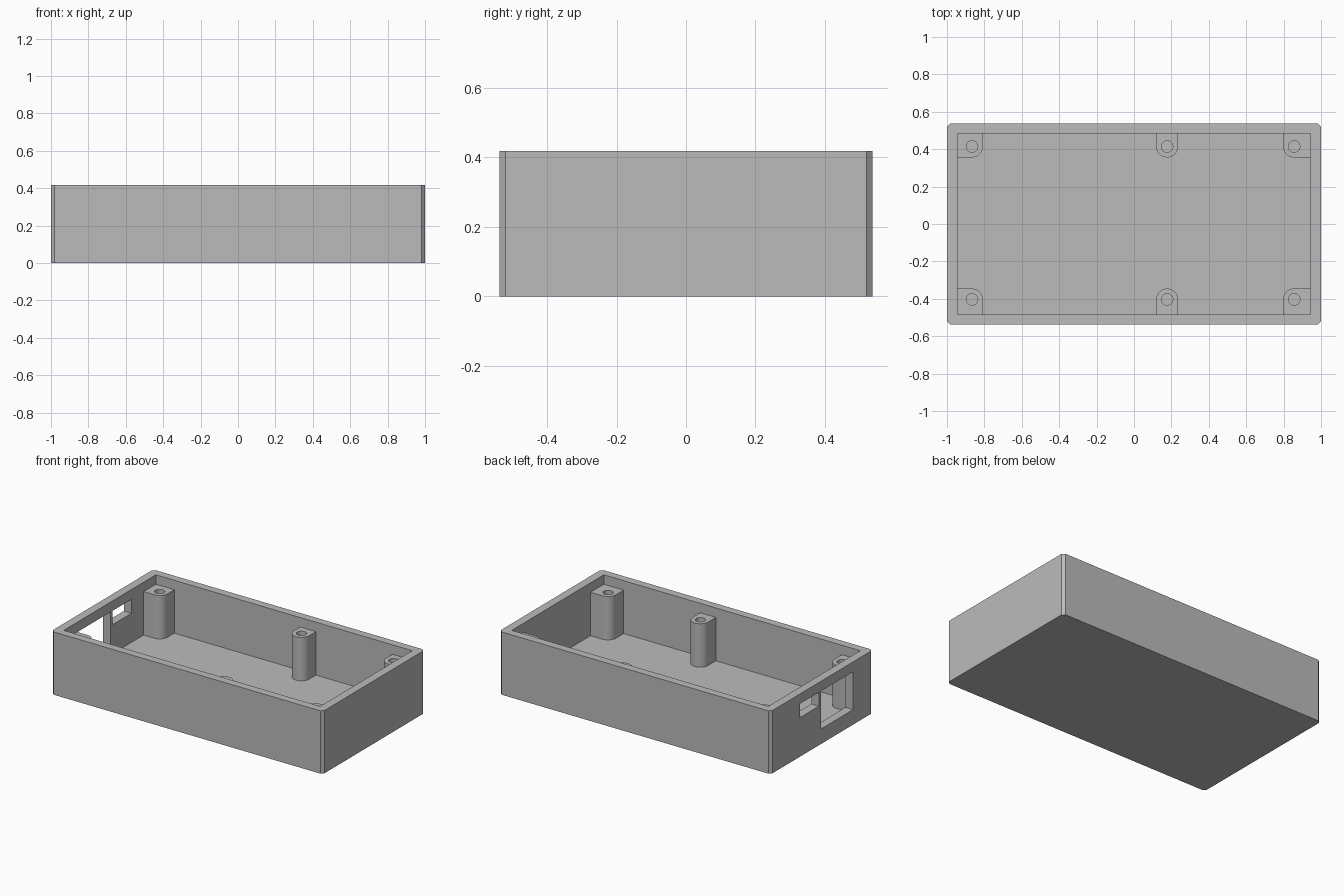
import bpy, bmesh, math

cube = bpy.data.objects.get("Cube")
if cube:
    bpy.data.objects.remove(cube, do_unlink=True)

# Overall dimensions
HALF_X, HALF_Y, HEIGHT = 1.0, 0.537, 0.418
IN_X, IN_Y, FLOOR = 0.944, 0.484, 0.066
POST_TOP, POST_R, HOLE_R = 0.355, 0.058, 0.031
CHAMFER, EMBED = 0.018, 0.01

grey = bpy.data.materials.new("plain grey")
grey.use_nodes = True
colour = (0.5, 0.5, 0.5, 1)
grey.diffuse_color = colour
grey.node_tree.nodes["Principled BSDF"].inputs["Base Color"].default_value = colour


def prism(name, outline, z0, z1):
    """Extrude a flat outline from z0 up to z1."""
    bm = bmesh.new()
    base = bm.faces.new([bm.verts.new((x, y, z0)) for x, y in outline])
    top = bmesh.ops.extrude_face_region(bm, geom=[base])["geom"]
    for v in top:
        if isinstance(v, bmesh.types.BMVert):
            v.co.z = z1
    bmesh.ops.recalc_face_normals(bm, faces=bm.faces)
    mesh = bpy.data.meshes.new(name)
    bm.to_mesh(mesh)
    bm.free()
    mesh.materials.append(grey)
    obj = bpy.data.objects.new(name, mesh)
    bpy.context.collection.objects.link(obj)
    return obj


def rect(x0, x1, y0, y1):
    return [(x0, y0), (x1, y0), (x1, y1), (x0, y1)]


def arc(cx, cy, r, start, end, steps):
    angles = [math.radians(start + (end - start) * i / steps) for i in range(steps + 1)]
    return [(cx + r * math.cos(a), cy + r * math.sin(a)) for a in angles]


def cut(obj, cutter):
    """Subtract the cutter, then discard it."""
    cutter.hide_render = True
    mod = obj.modifiers.new("cut", "BOOLEAN")
    mod.operation, mod.solver, mod.object = "DIFFERENCE", "EXACT", cutter
    bpy.context.view_layer.objects.active = obj
    bpy.ops.object.modifier_apply(modifier=mod.name)
    bpy.data.objects.remove(cutter, do_unlink=True)


# Open tray with chamfered vertical corners
c = CHAMFER
outline = []
for sx, sy in ((1, 1), (-1, 1), (-1, -1), (1, -1)):
    pair = [(sx * HALF_X, sy * (HALF_Y - c)), (sx * (HALF_X - c), sy * HALF_Y)]
    outline += pair if sx * sy > 0 else pair[::-1]
tray = prism("tray", outline, 0, HEIGHT)
cut(tray, prism("cavity_cutter", rect(-IN_X, IN_X, -IN_Y, IN_Y), FLOOR, HEIGHT + 0.1))

# Two connector openings in the end wall
cut(tray, prism("large_opening_cutter", rect(-1.1, -0.9, -0.33, 0.01), 0.1, 0.352))
cut(tray, prism("small_opening_cutter", rect(-1.1, -0.9, 0.03, 0.227), 0.26, 0.352))


def post(name, cx, cy, side_x):
    """Screw post joined to the nearest long wall, and to an end wall if side_x is set."""
    sy = 1 if cy > 0 else -1
    wall_y = IN_Y + EMBED - abs(cy)
    if side_x:
        wall_x = -(IN_X + EMBED - abs(cx))
        shape = arc(0, 0, POST_R, 270, 360, 10)
        shape += [(POST_R, wall_y), (wall_x, wall_y), (wall_x, -POST_R)]
    else:
        shape = arc(0, 0, POST_R, 180, 360, 20) + [(POST_R, wall_y), (-POST_R, wall_y)]
    sx = -side_x if side_x else 1
    obj = prism(name, [(cx + sx * x, cy + sy * y) for x, y in shape],
                FLOOR - EMBED, POST_TOP)
    hole = arc(cx, cy, HOLE_R, 0, 345, 23)
    cut(obj, prism("hole_cutter", hole, FLOOR, POST_TOP + 0.1))
    bpy.ops.object.select_all(action="DESELECT")
    obj.select_set(True)
    bpy.context.view_layer.objects.active = obj
    bpy.ops.object.shade_smooth_by_angle(angle=math.radians(30))


# Six screw posts
for row, y in (("back", 0.414), ("front", -0.403)):
    for place, x, side in (("right", -0.866, -1), ("middle", 0.177, 0), ("left", 0.856, 1)):
        post(f"{row}_{place}_post", x, y, side)
